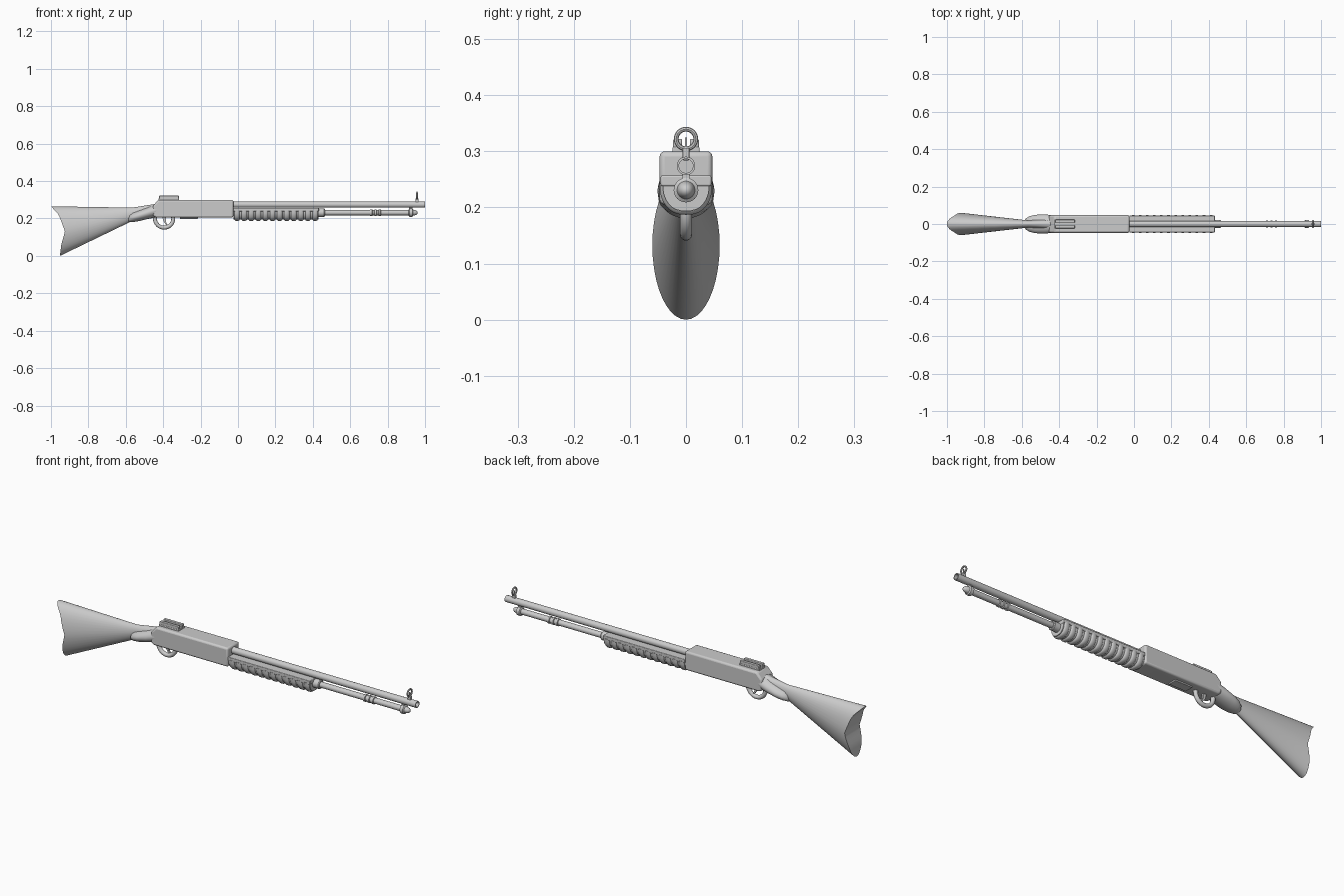
import bpy, bmesh, math

if "Cube" in bpy.data.objects:
    bpy.data.objects.remove(bpy.data.objects["Cube"])

def make(name, verts, faces, smooth=True):
    me = bpy.data.meshes.new(name)
    bm = bmesh.new()
    vs = [bm.verts.new(v) for v in verts]
    for f in faces:
        bm.faces.new([vs[i] for i in f])
    bmesh.ops.recalc_face_normals(bm, faces=bm.faces[:])
    bm.to_mesh(me)
    bm.free()
    ob = bpy.data.objects.new(name, me)
    bpy.context.collection.objects.link(ob)
    if smooth:
        bpy.ops.object.select_all(action='DESELECT')
        ob.select_set(True)
        bpy.context.view_layer.objects.active = ob
        bpy.ops.object.shade_smooth_by_angle(angle=math.radians(35))
    return ob

def loft(name, rings, closed=False):
    """Skin equal-length rings; each cap is a strip joining mirrored points i and n-i."""
    n, m = len(rings[0]), len(rings)
    verts = [v for r in rings for v in r]
    faces = []
    for k in range(m if closed else m - 1):
        a, b = k * n, ((k + 1) % m) * n
        faces += [(a + i, a + (i + 1) % n, b + (i + 1) % n, b + i) for i in range(n)]
    if not closed:
        for o in (0, (m - 1) * n):
            for i in range(n // 2):
                f = [o + i, o + i + 1, o + (n - i - 1) % n, o + (n - i) % n]
                faces.append(tuple(dict.fromkeys(f)))
    return make(name, verts, faces)

def oval(x, z0, z1, hy, n=32, xf=None):
    """Oval ring across the gun, starting at the top; xf bends it along x by height."""
    zc, hz, out = (z0 + z1) / 2, (z1 - z0) / 2, []
    for i in range(n):
        a = 2 * math.pi * i / n
        z = zc + hz * math.cos(a)
        out.append((xf(z) if xf else x, hy * math.sin(a), z))
    return out

def lathe(name, z, prof, n=24):
    """Turned part along x from (x, radius) pairs."""
    return loft(name, [oval(x, z - r, z + r, r, n) for x, r in prof])

def box(name, x0, x1, hy, z0, z1, y=0, bevel=0):
    return prism(name, [(x0, z0), (x1, z0), (x1, z1), (x0, z1)], hy, y, bevel)

def prism(name, pts, hy, y=0, bevel=0):
    n = len(pts)
    verts = [(x, y + s * hy, z) for s in (-1, 1) for x, z in pts]
    faces = [tuple(range(n)), tuple(range(n, 2 * n))]
    faces += [(i, (i + 1) % n, n + (i + 1) % n, n + i) for i in range(n)]
    ob = make(name, verts, faces)
    if bevel:
        b = ob.modifiers.new("Bevel", 'BEVEL')
        b.width, b.segments = bevel, 3
    return ob

def ring(name, x, z, R, r, axis, n=32, m=12):
    """Torus whose axis runs along x or y."""
    rings = []
    for k in range(n):
        t = 2 * math.pi * k / n
        pts = []
        for i in range(m):
            p = 2 * math.pi * i / m
            d, h = R + r * math.cos(p), r * math.sin(p)
            u, w = d * math.cos(t), d * math.sin(t)
            pts.append((x + h, u, z + w) if axis == 'x' else (x + u, h, z + w))
        rings.append(pts)
    return loft(name, rings, True)

# Butt stock with concave rear rim
RIM = [(0, -.952), (.06, -.945), (.13, -.925), (.22, -.958), (.265, -1.0)]
def rim_x(z):
    for (z0, x0), (z1, x1) in zip(RIM, RIM[1:]):
        if z <= z1:
            return x0 + (x1 - x0) * (z - z0) / (z1 - z0)
    return RIM[-1][1]

loft("stock", [oval(0, 0, .265, .06, 40, rim_x),
               oval(-.565, .187, .258, .019, 40),
               oval(-.44, .212, .278, .03, 40)])

# Slanted grip sleeve between stock and receiver
loft("grip_sleeve", [oval(x, a, b, h) for x, a, b, h in (
    (-.588, .182, .208, .014), (-.578, .18, .222, .03), (-.56, .181, .233, .041),
    (-.53, .186, .244, .049), (-.48, .198, .262, .051), (-.43, .208, .284, .047))])

# Receiver and its underside plate
prism("receiver", [(-.455, .215), (-.44, .205), (-.025, .205), (-.025, .3),
                   (-.425, .3), (-.455, .268)], .047, bevel=.011)
box("loading_plate", -.31, -.215, .022, .198, .21, bevel=.002)

# Rear sight rail
box("rear_sight_base", -.425, -.315, .024, .296, .308, bevel=.002)
for s in (-1, 1):
    box("rear_sight_rail", -.422, -.316, .008, .304, .322, y=s * .015, bevel=.003)

# Trigger guard and trigger
ring("trigger_guard", -.395, .2, .049, .0105, 'y')
prism("trigger", [(-.405, .21), (-.385, .21), (-.386, .185), (-.378, .166),
                  (-.385, .166), (-.397, .183)], .005)

# Barrel with open muzzle
lathe("barrel", .274, [(-.05, .0165), (1.0, .0165), (1.0, .0125), (.95, .0125)], 32)

# Magazine tube with end cap, collar and bands
lathe("magazine_tube", .231, [(-.05, .014), (.93, .014)])
lathe("magazine_cap", .231, [(.912, .016), (.916, .022), (.932, .022), (.936, .016),
                             (.942, .0145), (.952, .012), (.958, .007), (.96, .002)])
lathe("forend_collar", .231, [(.42, .022), (.46, .022), (.464, .019)])
for x in (.712, .735, .758):
    lathe("tube_band", .231, [(x - .007, .014), (x - .005, .018),
                              (x + .005, .018), (x + .007, .014)])

# Ribbed pump forend: U-shaped section, alternating ribs and grooves
def u_ring(x, s):
    half = [(0, .244), (.046, .244)]
    for i in range(1, 11):
        a = math.pi / 2 * i / 10
        half.append((.046 * math.cos(a) ** .8 if i < 10 else 0, .238 - .05 * math.sin(a)))
    half = [(y * s, .244 + (z - .244) * s) for y, z in half]
    return [(x, y, z) for y, z in half] + [(x, -y, z) for y, z in half[-2:0:-1]]

rings, pitch = [u_ring(-.025, .9)], .455 / 12
for k in range(12):
    x = -.025 + k * pitch
    rings += [u_ring(x + pitch * t, s) for t, s in
              ((.15, .9), (.22, .97), (.35, 1.02), (.7, 1.02), (.83, .97), (.9, .9))]
rings.append(u_ring(.43, .9))
loft("forend", rings)
box("forend_top", -.025, .432, .045, .238, .257, bevel=.003)

# Front ring sight with post, on a band joining barrel and tube
ring("front_sight_ring", .957, .322, .0175, .0042, 'x', 32, 8)
box("front_sight_post", .954, .96, .002, .285, .325)
box("front_sight_base", .948, .966, .006, .284, .306, bevel=.002)
box("barrel_lug", .915, .932, .006, .245, .265)
